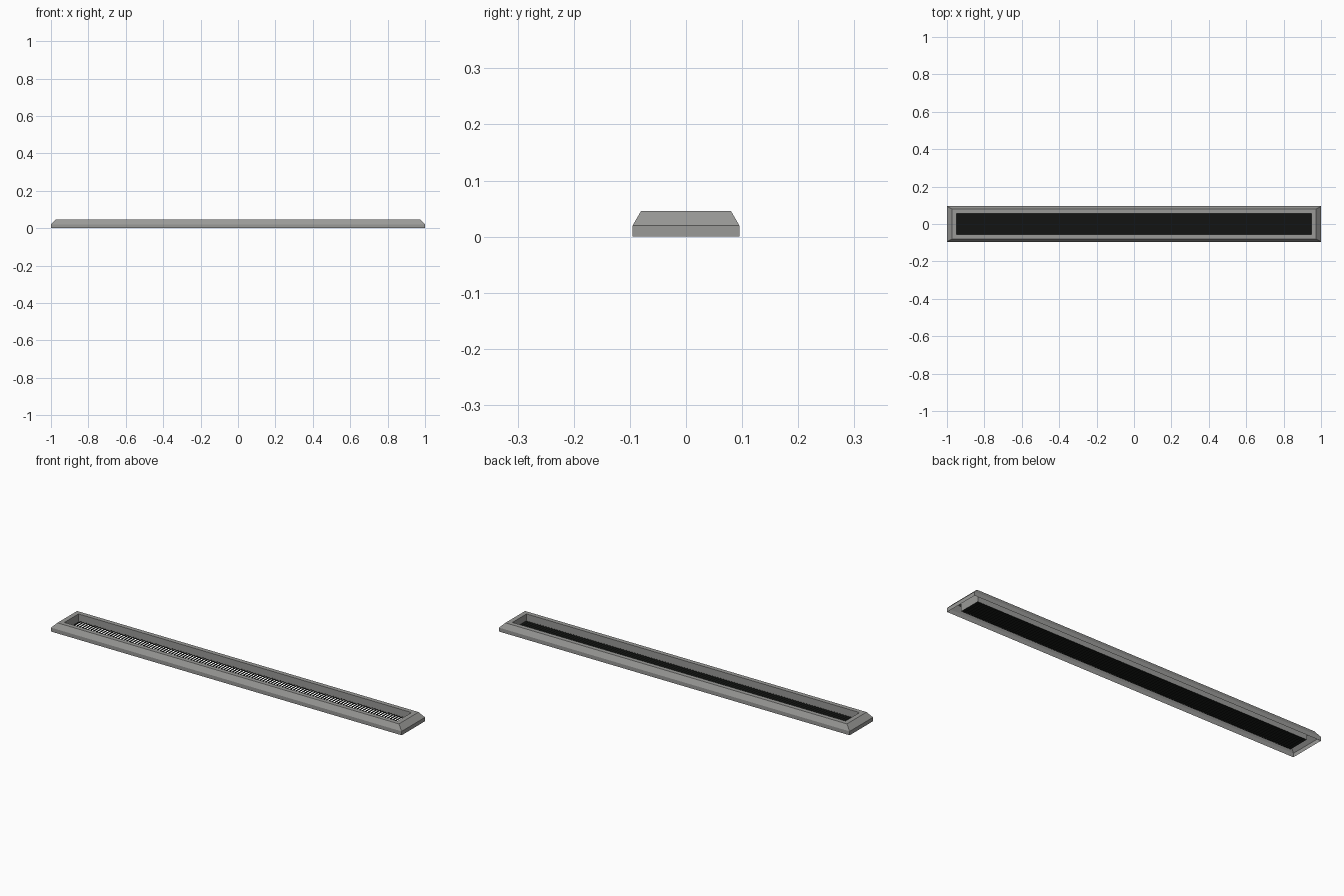
import bpy, bmesh, math

if "Cube" in bpy.data.objects:
    bpy.data.objects.remove(bpy.data.objects["Cube"])


def material(name, rgb):
    m = bpy.data.materials.new(name)
    m.diffuse_color = (*rgb, 1.0)
    m.use_nodes = True
    m.node_tree.nodes["Principled BSDF"].inputs["Base Color"].default_value = m.diffuse_color
    return m


grey = material("metal grey", (0.32, 0.32, 0.31))
black = material("grille black", (0.006, 0.007, 0.006))


def finish(bm, name, mat):
    me = bpy.data.meshes.new(name)
    bm.to_mesh(me)
    bm.free()
    me.materials.append(mat)
    ob = bpy.data.objects.new(name, me)
    bpy.context.collection.objects.link(ob)
    return ob


# Frame: open-bottomed pressed shell, rectangular rings (half x, half y, z)
rings = [(1.0, 0.095, 0.0), (1.0, 0.095, 0.02), (0.974, 0.08, 0.046),
         (0.95, 0.057, 0.046), (0.95, 0.057, 0.004)]
bm = bmesh.new()
loops = [[bm.verts.new((sx * x, sy * y, z))
          for sx, sy in ((-1, -1), (1, -1), (1, 1), (-1, 1))]
         for x, y, z in rings]
for a, b in zip(loops, loops[1:]):
    for i in range(4):
        j = (i + 1) % 4
        bm.faces.new((a[i], a[j], b[j], b[i]))
finish(bm, "vent_frame", grey)

# Louvre slats: tilted, overlapping cross blades at the bottom of the opening
bm = bmesh.new()
count, half_x, half_y = 120, 0.949, 0.0565
pitch = 2 * half_x / count
z0, z1, t = 0.004, 0.012, 0.0012
for k in range(count):
    x0 = -half_x + k * pitch
    x1 = min(x0 + pitch * 1.05, half_x)
    prof = [(x0, z0), (x1, z1 - t), (x1, z1), (x0, z0 + t)]
    front = [bm.verts.new((x, -half_y, z)) for x, z in prof]
    back = [bm.verts.new((x, half_y, z)) for x, z in prof]
    bm.faces.new(front)
    bm.faces.new(back[::-1])
    for i in range(4):
        j = (i + 1) % 4
        bm.faces.new((front[j], front[i], back[i], back[j]))
finish(bm, "vent_louvres", black)
